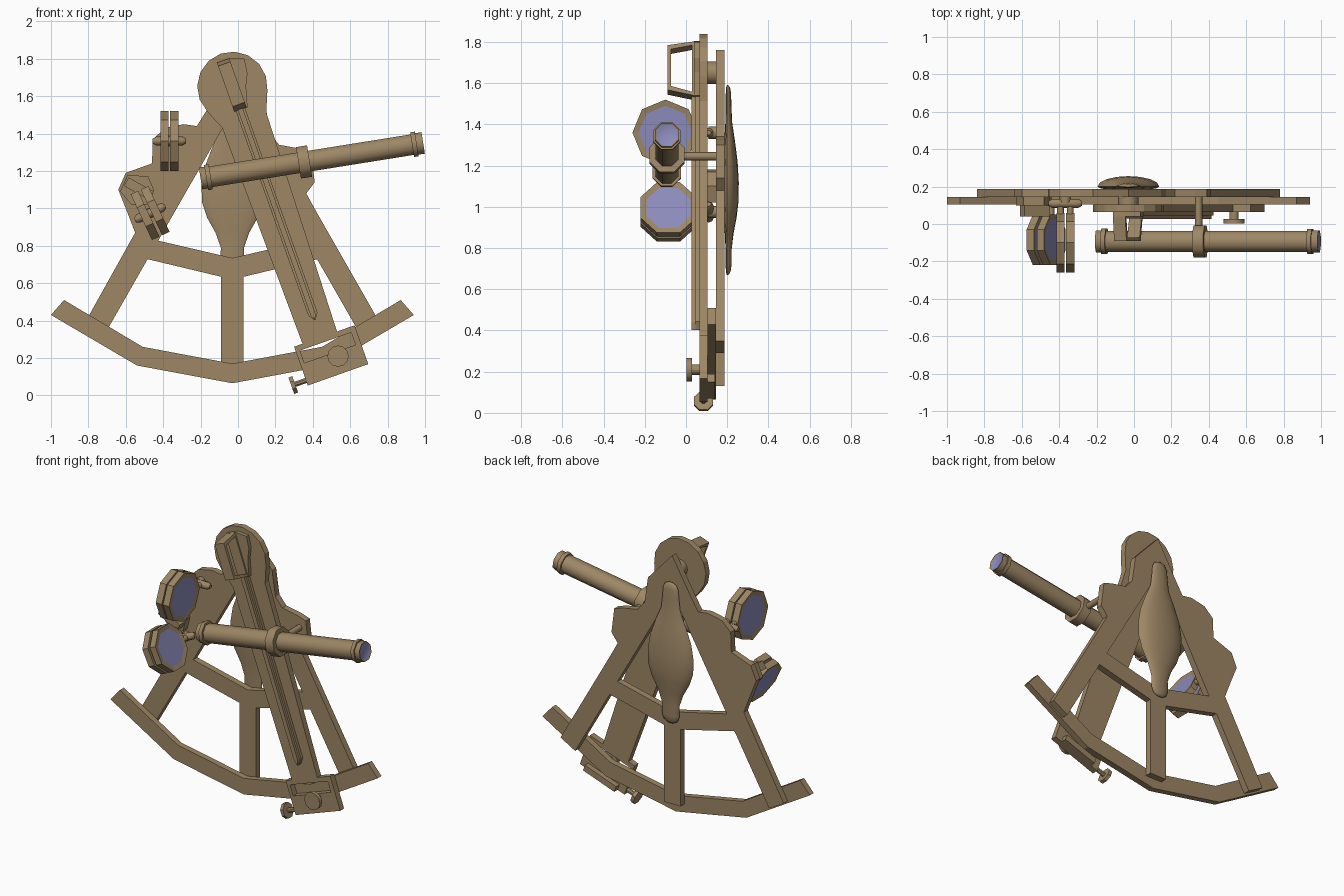
import bpy, bmesh, math
from mathutils import Vector

if "Cube" in bpy.data.objects:
    bpy.data.objects.remove(bpy.data.objects["Cube"])


def material(name, rgb):
    m = bpy.data.materials.new(name)
    m.diffuse_color = (*rgb, 1)
    m.use_nodes = True
    m.node_tree.nodes["Principled BSDF"].inputs["Base Color"].default_value = m.diffuse_color
    return m


BRASS = material("aged_brass", (0.34, 0.24, 0.13))
GLASS = material("blue_glass", (0.26, 0.26, 0.50))


def finish(name, bm, angle=None):
    bmesh.ops.recalc_face_normals(bm, faces=bm.faces)
    me = bpy.data.meshes.new(name)
    bm.to_mesh(me)
    bm.free()
    me.materials.append(BRASS)
    me.materials.append(GLASS)
    ob = bpy.data.objects.new(name, me)
    bpy.context.collection.objects.link(ob)
    if angle:
        bpy.ops.object.select_all(action='DESELECT')
        ob.select_set(True)
        bpy.context.view_layer.objects.active = ob
        bpy.ops.object.shade_smooth_by_angle(angle=math.radians(angle))
    return ob


def prism(name, polys, y0, y1):
    """Plates cut from (x, z) outlines, running from y0 to y1."""
    bm = bmesh.new()
    for pts in polys:
        rings = [[bm.verts.new((x, y, z)) for x, z in pts] for y in (y0, y1)]
        for r in rings:
            bm.faces.new(r)
        for i in range(len(pts)):
            j = (i + 1) % len(pts)
            bm.faces.new((rings[0][i], rings[0][j], rings[1][j], rings[1][i]))
    return finish(name, bm)


def lathe(name, a, axis, profile, n=8, rot=0.0, angle=None, glass=0.0, shape=None):
    """Turned part: profile of (distance along axis, radius); glass insets both caps."""
    a, axis = Vector(a), Vector(axis).normalized()
    e1 = Vector((0, 1, 0)) if abs(axis.y) < 0.9 else Vector((1, 0, 0))
    e2 = axis.cross(e1)
    bm = bmesh.new()
    rings = []
    for t, r in profile:
        ring = []
        for k in range(n):
            w = 2 * math.pi * k / n + rot
            p = a + axis * t + (e1 * math.cos(w) + e2 * math.sin(w)) * r
            ring.append(bm.verts.new(shape(p) if shape else p))
        rings.append(ring)
    for r0, r1 in zip(rings, rings[1:]):
        for k in range(n):
            j = (k + 1) % n
            bm.faces.new((r0[k], r0[j], r1[j], r1[k]))
    caps = [bm.faces.new(rings[0]), bm.faces.new(rings[-1])]
    bmesh.ops.recalc_face_normals(bm, faces=bm.faces)
    if glass:
        for f in caps:
            bmesh.ops.inset_individual(bm, faces=[f], thickness=glass, depth=-0.005)
            f.material_index = 1
    return finish(name, bm, angle)


def rod(name, a, b, r, n=8):
    a, b = Vector(a), Vector(b)
    return lathe(name, a, b - a, [(0, r), ((b - a).length, r)], n, angle=50)


CX = -0.03                       # symmetry axis of the frame


def mirrored(half):
    return half + [(2 * CX - x, z) for x, z in reversed(half) if abs(x - CX) > 1e-6]


# --- frame: two lobed legs, crossbar, centre post
left_leg = [(CX, 1.76), (-.17, 1.52), (-.22, 1.44), (-.29, 1.45), (-.39, 1.43), (-.455, 1.37),
            (-.46, 1.24), (-.6, 1.19), (-.64, 1.1), (-.6, 1.0), (-.55, .87), (-.84, .35),
            (-.734, .29), (CX, 1.52)]
right_leg = [(CX, 1.76), (.145, 1.57), (.17, 1.4), (.22, 1.34), (.33, 1.32), (.39, 1.3),
             (.41, 1.14), (.365, 1.08), (.42, .98), (.78, .35), (.674, .29), (CX, 1.52)]
crossbar = [(-.46, .835), (CX, .735), (.40, .835), (.43, .73), (CX, .62), (-.49, .73)]
post = [(-.09, .72), (.03, .72), (.03, .13), (-.09, .13)]
prism("frame", [left_leg, right_leg, crossbar, post], .145, .187)

# --- graduated arc
outer = mirrored([(-1.0, .43), (-.54, .16), (CX, .065)])
inner = mirrored([(-.93, .51), (-.51, .26), (CX, .17)])
prism("arc_limb", [outer + inner[::-1]], .105, .145)

# --- index arm, laid out along its own axis (u across, v down from the pivot)
PIV, ANG = (CX, 1.65), math.radians(19.5)
S, C = math.sin(ANG), math.cos(ANG)


def A(u, v):
    return (PIV[0] + u * C + v * S, PIV[1] + u * S - v * C)


def rect(u0, u1, v0, v1):
    return [A(u0, v0), A(u1, v0), A(u1, v1), A(u0, v1)]


def A3(u, v, y):
    x, z = A(u, v)
    return (x, y, z)


head = [math.radians(205 - 23 * i) for i in range(11)]
arm = [A(-.105, 1.44), A(-.125, .19)] + [A(.188 * math.cos(t), -.188 * math.sin(t)) for t in head]
prism("index_arm", [arm + [A(.125, .19), A(.09, 1.44)]], .065, .105)
rod("pivot", (CX, .1, 1.65), (CX, .15, 1.65), .055, 12)
for name, w, y0, y1 in (("arm_rib", .026, .045, .066), ("arm_rib_crest", .014, .027, .046)):
    prism(name, [[A(-w, .12), A(w, .12), A(w, 1.29), A(0, 1.325), A(-w, 1.29)]], y0, y1)

# --- vernier plate with window, clamp and screws
prism("vernier_plate", [rect(-.153, .19, 1.42, 1.45), rect(-.153, .19, 1.52, 1.64),
                        rect(-.153, -.13, 1.45, 1.52), rect(.16, .19, 1.45, 1.52)], .065, .105)
prism("rear_clamp", [rect(-.1, .14, 1.6, 1.64)], .105, .14)
lathe("clamp_knob", (.535, .003, .21), (0, 1, 0),
      [(0, .057), (.025, .057), (.025, .025), (.065, .025)], 12, angle=35)
lathe("tangent_screw", (.285, .085, .052), (C, 0, S),
      [(0, .05), (.022, .05), (.022, .015), (.12, .015)], 8, math.pi / 8)

# --- open index mirror frame on the arm head
bm = bmesh.new()
loops = []
for u in (-.035, .035):
    for pts in ([(-.15, .045), (-.13, -.09), (.10, -.09), (.13, .045)],
                [(-.13, .03), (-.11, -.072), (.08, -.072), (.11, .03)]):
        loops.append([bm.verts.new(A3(u, v, y)) for v, y in pts])
for p, q in ((0, 1), (2, 3), (0, 2), (1, 3)):
    for i in range(4):
        j = (i + 1) % 4
        bm.faces.new((loops[p][i], loops[p][j], loops[q][j], loops[q][i]))
finish("index_mirror_frame", bm)
prism("index_mirror_base", [[A(-.035, -.15), A(.04, -.15), A(.11, -.12), A(.1, -.04),
                             A(.07, .02), A(.04, .13), A(-.035, .13)]], .04, .066)


# --- pairs of octagonal shade glasses on their axles
def shades(name, cx, cy, cz, tilt, r, rot, gap):
    n = Vector((math.cos(tilt), 0, math.sin(tilt)))
    c = Vector((cx, cy, cz))
    for tag, s in (("_outer", -1), ("_inner", 1)):
        p = c + n * gap * s
        lathe("shade_glass_" + name + tag, p - n * .022, n, [(0, r), (.044, r)], 8, rot, glass=.03)
        rod("shade_lug_" + name + tag, (p.x, cy + r * .9, p.z), (p.x, .12, p.z), .018)
    hub = Vector((cx, .11, cz))
    lathe("shade_axle_" + name, hub - n * .09, n,
          [(0, .012), (.02, .024), (.16, .024), (.18, .012)], 8, angle=50)
    rod("shade_post_" + name, hub, hub + Vector((0, .04, 0)), .03)


shades("upper", -.367, -.1, 1.36, 0, .16, 0, .026)
shades("lower", -.47, -.085, .975, math.radians(25), .146, math.pi / 8, .03)

# --- horizon mirror bracket
prism("horizon_bracket", [[(-.63, 1.09), (-.59, 1.18), (-.48, 1.17), (-.45, 1.1), (-.47, 1.02),
                           (-.57, 1.02)]], .1, .146)
prism("horizon_mirror_block", [[(-.61, 1.12), (-.585, 1.165), (-.45, 1.09), (-.475, 1.045)]],
      .04, .101)

# --- telescope with flanges, collar and stem
t0, t1 = Vector((-.2, -.093, 1.16)), Vector((.99, -.093, 1.35))
L = (t1 - t0).length
lathe("telescope", t0, t1 - t0,
      [(0, .064), (.03, .064), (.03, .074), (.055, .074), (.055, .06), (.53, .06), (.53, .092),
       (.59, .092), (.59, .06), (L - .06, .06), (L - .06, .072), (L - .035, .072),
       (L - .035, .063), (L, .063)], 8, math.pi / 8, angle=50, glass=.008)
rod("telescope_stem", (.345, -.02, 1.245), (.345, .15, 1.245), .02)

# --- flattened handle on the back
def flatten(p):
    return Vector((p.x, .2 + p.y * (.34 if p.y > 0 else .13), p.z))


lathe("handle", (CX, 0, 0), (0, 0, 1),
      [(.67, .02), (.685, .048), (.72, .063), (.79, .062), (.87, .09), (.95, .135), (1.03, .162),
       (1.12, .165), (1.22, .148), (1.32, .11), (1.41, .07), (1.49, .06), (1.55, .055),
       (1.58, .04), (1.59, .015)], 16, angle=60, shape=flatten)
